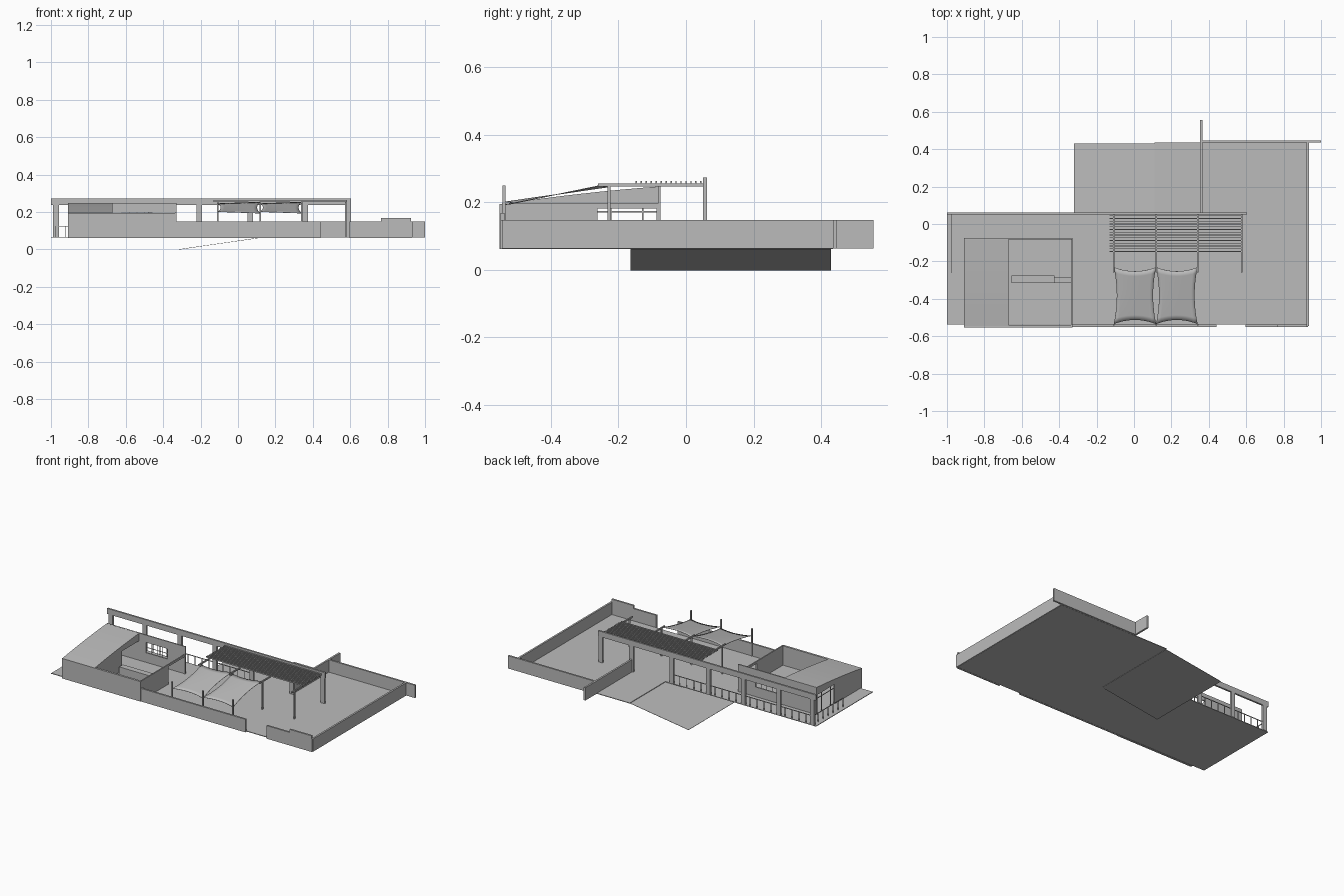
import bpy, bmesh
from mathutils import Vector

cube = bpy.data.objects.get("Cube")
if cube:
    bpy.data.objects.remove(cube, do_unlink=True)

grey = bpy.data.materials.new("plain_grey")
grey.use_nodes = True
COLOUR = (0.5, 0.5, 0.5, 1)
grey.diffuse_color = COLOUR
grey.node_tree.nodes["Principled BSDF"].inputs["Base Color"].default_value = COLOUR

G = 0.066      # ground level
WALL = 0.148   # yard wall top
EAVE = 0.196   # building wall top
RIDGE = 0.247  # high side of the roof


def finish(name, bm):
    mesh = bpy.data.meshes.new(name)
    bm.to_mesh(mesh)
    bm.free()
    mesh.materials.append(grey)
    obj = bpy.data.objects.new(name, mesh)
    bpy.context.collection.objects.link(obj)
    return obj


def add_box(bm, x0, x1, y0, y1, z0, z1):
    verts = bmesh.ops.create_cube(bm, size=1)["verts"]
    bmesh.ops.scale(bm, vec=(x1 - x0, y1 - y0, z1 - z0), verts=verts)
    bmesh.ops.translate(bm, vec=((x0 + x1) / 2, (y0 + y1) / 2, (z0 + z1) / 2), verts=verts)


def boxes(name, *sizes):
    bm = bmesh.new()
    for s in sizes:
        add_box(bm, *s)
    return finish(name, bm)


def prism_x(name, outline, x0, x1):
    """Extrude a (y, z) outline along x."""
    bm = bmesh.new()
    face = bm.faces.new([bm.verts.new((x0, y, z)) for y, z in outline])
    ext = bmesh.ops.extrude_face_region(bm, geom=[face])["geom"]
    bmesh.ops.translate(bm, vec=(x1 - x0, 0, 0),
                        verts=[v for v in ext if isinstance(v, bmesh.types.BMVert)])
    bmesh.ops.recalc_face_normals(bm, faces=bm.faces)
    return finish(name, bm)


# Ground slab in two pieces and the ramp sloping away below it
boxes("ground_slab", (-1, 0.93, -0.538, 0.06, G - 0.004, G),
      (0.11, 0.93, 0.06, 0.435, G - 0.004, G))
bm = bmesh.new()
bm.faces.new([bm.verts.new(p) for p in
              ((-0.32, -0.165, 0), (0.11, -0.165, G - 0.004),
               (0.11, 0.43, G - 0.004), (-0.32, 0.43, 0))])
ramp = finish("ramp", bm)
thick = ramp.modifiers.new("thickness", 'SOLIDIFY')
thick.thickness = 0.002
thick.offset = -1

# Yard walls
boxes("front_yard_wall", (-0.33, 0.44, -0.55, -0.538, 0.061, WALL))
boxes("gate_wall", (0.596, 0.93, -0.55, -0.538, 0.061, WALL),
      (0.765, 0.925, -0.55, -0.538, WALL, 0.168))
boxes("left_yard_wall", (0.923, 0.935, -0.545, 0.436, G - 0.003, WALL))
boxes("back_yard_wall", (0.365, 1, 0.435, 0.447, G - 0.003, WALL))
boxes("dividing_wall", (0.353, 0.365, 0.06, 0.555, G - 0.003, WALL))

# Colonnade along the back of the yard
boxes("colonnade_beam", (-1, 0.605, 0.05, 0.062, 0.236, 0.273))
boxes("colonnade_columns", *[(x, x + 0.03, 0.05, 0.062, G, 0.24)
      for x in (-0.988, -0.74, -0.48, -0.222, 0.05, 0.345, 0.573)])


# Railings beside the terrace
def railing(name, start, end, posts):
    a, b, r = Vector(start), Vector(end), 0.002
    bm = bmesh.new()
    add_box(bm, a.x - r, b.x + r, a.y - r, b.y + r, 0.122, 0.126)
    for i in range(posts + 1):
        p = a.lerp(b, i / posts)
        add_box(bm, p.x - r, p.x + r, p.y - r, p.y + r, G, 0.124)
    return finish(name, bm)


railing("back_railing", (-0.975, 0.054), (0.06, 0.054), 20)
railing("side_railing", (-0.975, -0.26), (-0.975, 0.054), 6)

# Building: walls, with openings toward the back of each side wall
X0, XM, X1 = -0.91, -0.67, -0.33
Y0, YM, Y1 = -0.545, -0.262, -0.075
T = 0.008
boxes("building_front_wall", (X0, X1, -0.553, Y0 + 0.006, 0.061, EAVE - 0.002))


def roof_z(y):
    t = (y - Y0) / (Y1 - Y0)
    return 0.194 + (RIDGE - 0.194) * (1.35 * t - 0.35 * t * t)


arc = [(y, roof_z(y)) for y in (Y0 + (Y1 - Y0) * i / 8 for i in range(9))]
front_arc = [p for p in arc if p[0] < YM] + [(YM, roof_z(YM))]
back_arc = [(YM, roof_z(YM))] + [p for p in arc if p[0] > YM]
for label, x in (("outer", X0), ("inner", XM - T)):
    prism_x(label + "_side_wall", front_arc + [(YM, G), (Y0, G)], x, x + T)
    prism_x(label + "_side_header", back_arc + [(Y1, EAVE), (YM, EAVE)], x, x + T)

# Curved lean-to roof
prism_x("roof", arc + [(y, z - 0.003) for y, z in reversed(arc)], X0, XM)

# Glazing bars of the outer side opening
boxes("side_window_bars", (X0, X0 + 0.004, YM, Y1, 0.17, 0.174),
      *[(X0, X0 + 0.004, y, y + 0.004, G, EAVE) for y in (-0.225, -0.13, -0.082)])

# Open courtyard wall with a doorway beam
boxes("courtyard_side_wall", (X1 - T, X1, Y0, YM, G, EAVE),
      (X1 - T, X1, YM, Y1, EAVE - 0.014, EAVE),
      (X1 - T, X1, Y1 - 0.012, Y1, G, EAVE))

# Back wall with a window
WX0, WX1, WZ0, WZ1 = -0.62, -0.46, 0.13, 0.198
boxes("building_back_wall", (X0, WX0, Y1 - T, Y1, G, RIDGE),
      (WX1, X1, Y1 - T, Y1, G, RIDGE),
      (WX0, WX1, Y1 - T, Y1, G, WZ0),
      (WX0, WX1, Y1 - T, Y1, WZ1, RIDGE))
boxes("back_window_bars", (WX0, WX1, Y1 - 0.005, Y1 - 0.002, 0.163, 0.166),
      *[(WX0 + 0.04 * i - 0.0015, WX0 + 0.04 * i + 0.0015, Y1 - 0.005, Y1 - 0.002, WZ0, WZ1)
        for i in range(1, 4)])

# Counter inside the courtyard
boxes("counter", (-0.655, -0.425, -0.315, -0.275, G, 0.115),
      (-0.425, X1 - T, -0.315, -0.287, G, 0.105))

# Slatted pergola
BEAMS = (-0.108, 0.118, 0.34, 0.575)
boxes("pergola_beams", *[(x - 0.004, x + 0.004, -0.26, 0.05, 0.247, 0.256) for x in BEAMS])
boxes("pergola_posts", *[(x - 0.004, x + 0.004, -0.232, -0.224, G, 0.248) for x in BEAMS])
boxes("pergola_slats", *[(-0.13, 0.582, y, y + 0.004, 0.254, 0.263)
      for y in (0.042 - 0.0147 * i for i in range(14))])

# Shade sails on their masts
boxes("sail_masts", *[(x - 0.004, x + 0.004, -0.543, -0.534, G, 0.249) for x in BEAMS[:3]])


def sail(name, x0, x1):
    bm = bmesh.new()
    bmesh.ops.create_grid(bm, x_segments=10, y_segments=10, size=1)
    cx, half = (x0 + x1) / 2, (x1 - x0) / 2
    for v in bm.verts:
        u, w = v.co.x, v.co.y
        v.co.x = cx + u * (half - 0.016 * (1 - w * w))
        v.co.y = -0.383 + w * (0.152 - 0.022 * (1 - u * u))
        v.co.z = 0.224 + 0.026 * w + 0.004 * u * w
    for f in bm.faces:
        f.smooth = True
    obj = finish(name, bm)
    cloth = obj.modifiers.new("cloth", 'SOLIDIFY')
    cloth.thickness = 0.002
    return obj


sail("right_shade_sail", BEAMS[0], BEAMS[1])
sail("left_shade_sail", BEAMS[1], BEAMS[2])
